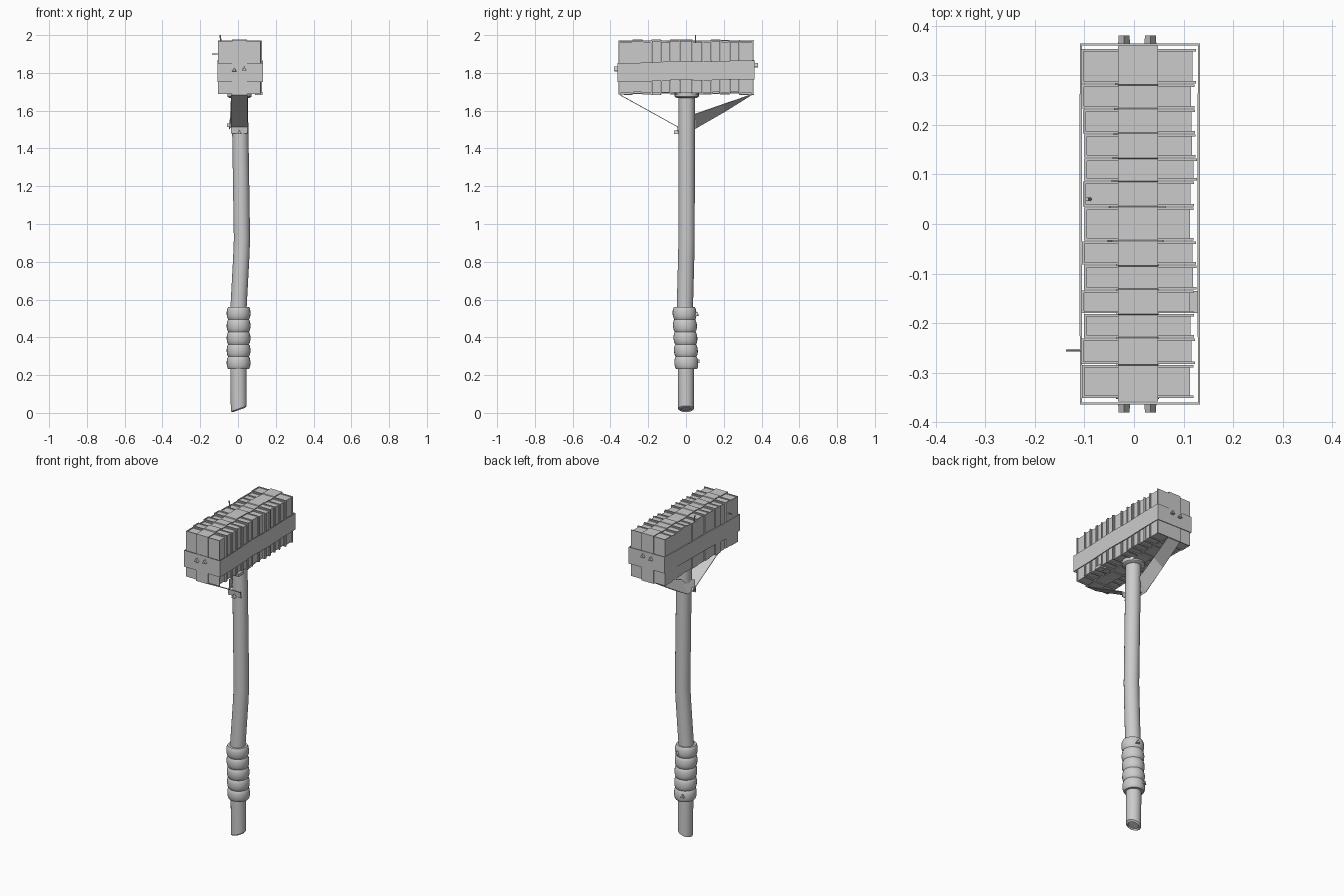
import bpy, bmesh, math, random
from mathutils import Vector

if "Cube" in bpy.data.objects:
    bpy.data.objects.remove(bpy.data.objects["Cube"])

random.seed(4)


def finish(name, bm, smooth=False):
    bmesh.ops.recalc_face_normals(bm, faces=bm.faces)
    me = bpy.data.meshes.new(name)
    bm.to_mesh(me)
    bm.free()
    ob = bpy.data.objects.new(name, me)
    bpy.context.collection.objects.link(ob)
    if smooth:
        bpy.ops.object.select_all(action='DESELECT')
        ob.select_set(True)
        bpy.context.view_layer.objects.active = ob
        bpy.ops.object.shade_smooth_by_angle(angle=math.radians(40))
    return ob


def add_box(bm, x0, x1, y0, y1, z0, z1):
    vs = bmesh.ops.create_cube(bm, size=1)["verts"]
    for v in vs:
        v.co = Vector(((x0 + x1) / 2 + v.co.x * (x1 - x0),
                       (y0 + y1) / 2 + v.co.y * (y1 - y0),
                       (z0 + z1) / 2 + v.co.z * (z1 - z0)))


def tube(name, rings, sides=24):
    """rings: (x, y, z, radius, slope of z along x)"""
    bm = bmesh.new()
    prev = None
    for i, (cx, cy, cz, r, slope) in enumerate(rings):
        ring = []
        for k in range(sides):
            a = 2 * math.pi * k / sides
            dx, dy = r * math.cos(a), r * math.sin(a)
            ring.append(bm.verts.new((cx + dx, cy + dy, cz + slope * dx)))
        if prev:
            for k in range(sides):
                n = (k + 1) % sides
                bm.faces.new((prev[k], prev[n], ring[n], ring[k]))
        if i in (0, len(rings) - 1):
            bm.faces.new(ring)
        prev = ring
    return finish(name, bm, True)


def ribbon(name, pairs, closed=False, thick=0.005):
    """Flat strap through pairs of edge points."""
    bm = bmesh.new()
    rows = [[bm.verts.new(p) for p in pair] for pair in pairs]
    last = len(rows) if closed else len(rows) - 1
    for i in range(last):
        a, b = rows[i], rows[(i + 1) % len(rows)]
        bm.faces.new((a[0], a[1], b[1], b[0]))
    ob = finish(name, bm)
    mod = ob.modifiers.new("thickness", 'SOLIDIFY')
    mod.thickness = thick
    mod.offset = 0
    return ob


def peg(name, pos, direction, r=0.014, depth=0.018, sides=3):
    bm = bmesh.new()
    bmesh.ops.create_cone(bm, cap_ends=True, segments=sides, radius1=r, radius2=r * 0.9, depth=depth)
    ob = finish(name, bm)
    ob.location = pos
    ob.rotation_mode = 'QUATERNION'
    ob.rotation_quaternion = Vector(direction).to_track_quat('Z', 'Y')
    return ob


# Bent pole with slanted foot
tube("pole", [(0.004, 0, 0.022, 0.028, 0.36), (0.004, 0, 0.015, 0.032, 0.36),
              (0.004, 0, 0.022, 0.042, 0.36), (0.003, 0, 0.2, 0.043, 0),
              (0.003, -0.006, 0.56, 0.043, 0), (0.017, 0.001, 0.82, 0.043, 0),
              (0.021, 0.003, 0.92, 0.043, 0), (0.012, 0.004, 1.5, 0.043, 0),
              (0.008, 0.004, 1.70, 0.043, 0)])
tube("top_collar", [(0.008, 0.004, 1.668, 0.055, 0), (0.008, 0.004, 1.675, 0.064, 0),
                    (0.008, 0.004, 1.70, 0.064, 0)])

# Ribbed grip
grip = []
for i in range(41):
    t = i / 40
    bulge = abs(math.sin(math.pi * 5 * t)) ** 0.6
    grip.append((0.003, 0.003 - 0.012 * t, 0.232 + 0.328 * t, 0.055 + 0.008 * bulge, 0))
tube("grip", grip)
peg("grip_pin_upper", (0.02, 0.055, 0.52), (0.2, 1, 0))
peg("grip_pin_lower", (-0.02, 0.062, 0.27), (-0.2, 1, 0))

# Stack of books forming the head: edges of each along y
edges = [-0.352, -0.283, -0.23, -0.181, -0.133, -0.083, -0.034,
         0.034, 0.087, 0.133, 0.182, 0.232, 0.282, 0.354]
tops, bottoms = [], []
for i in range(13):
    y0, y1 = edges[i] + 0.001, edges[i + 1] - 0.001
    x0 = -0.103 + random.uniform(-0.004, 0.004)
    x1 = 0.123 + random.uniform(-0.004, 0.005)
    z0 = 1.69 + random.uniform(-0.004, 0.004)
    z1 = 1.969 + random.uniform(-0.004, 0.004)
    c = 0.005
    bm = bmesh.new()
    add_box(bm, x0, x1, y0, y0 + c, z0, z1)
    add_box(bm, x0, x1, y1 - c, y1, z0, z1)
    add_box(bm, x0, x0 + c, y0, y1, z0, z1)
    add_box(bm, x0 + c, x1 - 0.007, y0 + c, y1 - c, z0 + 0.005, z1 - 0.005)
    finish("book_%02d" % (i + 1), bm)
    tops += [(y0, z1 + 0.003), (y1, z1 + 0.003)]
    bottoms += [(y0, z0 - 0.003), (y1, z0 - 0.003)]

# Strap lengthwise over the top, ends and underside
loop = tops + bottoms[::-1]
loop[0], loop[25] = (-0.356, tops[0][1]), (0.358, tops[-1][1])
loop[26], loop[51] = (0.358, bottoms[-1][1]), (-0.356, bottoms[0][1])
ribbon("lengthwise_strap", [((-0.032, y, z), (0.048, y, z)) for y, z in loop], True)

# Band around all four sides
corners = []
ys = [-0.362, -0.21, -0.05, 0.1, 0.25, 0.362]
for x, row in ((0.131, ys), (-0.107, ys[::-1])):
    for y in row:
        z = 1.81 + 0.022 * y + random.uniform(-0.004, 0.004)
        corners.append(((x, y, z - 0.05), (x, y, z + 0.05)))
ribbon("side_band", corners, True)
for s in (-1, 1):
    for x, z in ((-0.02, 1.825), (0.033, 1.83)):
        peg("band_pin", (x, s * 0.371, z + 0.01 * s), (0, s, 0))

# Front brace: flat strap from head to pole
ribbon("front_brace", [((-0.036, y, z), (0.05, y, z)) for y, z in
                       ((-0.352, 1.685), (-0.045, 1.515), (-0.041, 1.48))], thick=0.004)
peg("front_brace_pin", (0.008, -0.052, 1.483), (0, -1, 0), 0.014, 0.022)

# Back brace: strap twisting to wrap the left of the pole
ribbon("back_brace", [((-0.036, 0.35, 1.686), (0.05, 0.35, 1.686)),
                      ((-0.04, 0.20, 1.592), (0.025, 0.20, 1.635)),
                      ((-0.045, 0.05, 1.505), (0.002, 0.05, 1.583)),
                      ((-0.044, -0.025, 1.50), (-0.040, -0.025, 1.565))], thick=0.004)
peg("back_brace_pin", (-0.046, 0.005, 1.52), (-1, 0, 0), 0.014, 0.022)

# Loose nails and tabs in the head
peg("top_nail", (-0.092, 0.05, 1.98), (-0.15, 0, 1), 0.004, 0.04, 6)
peg("side_nail", (-0.115, -0.255, 1.90), (-1, 0, 0.05), 0.003, 0.045, 6)
bm = bmesh.new()
add_box(bm, 0.09, 0.131, -0.18, -0.135, 1.683, 1.70)
finish("page_tab", bm)
